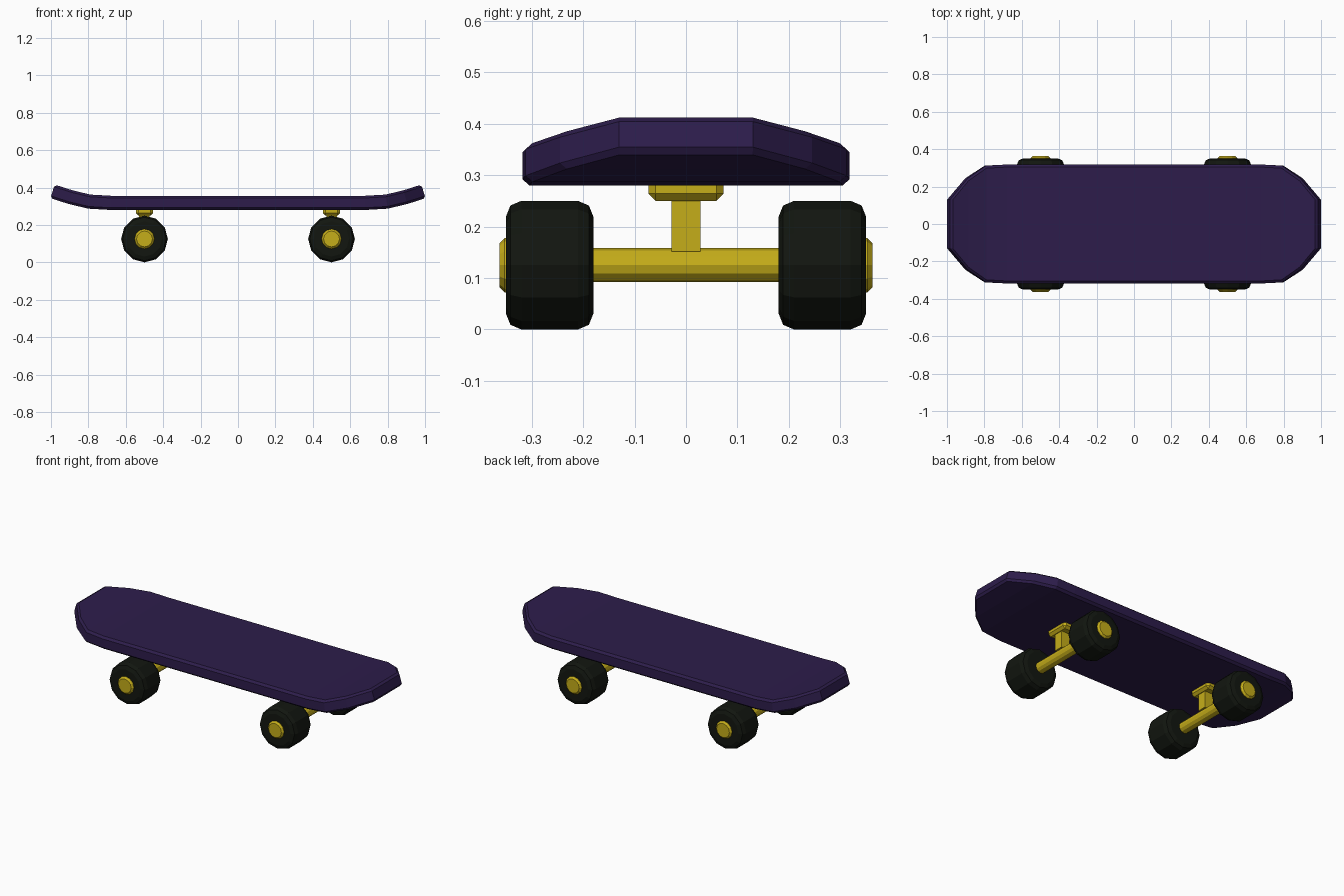
import bpy, bmesh
from math import radians
from mathutils import Matrix, Vector

if "Cube" in bpy.data.objects:
    bpy.data.objects.remove(bpy.data.objects["Cube"])


def material(name, rgb):
    m = bpy.data.materials.new(name)
    m.diffuse_color = (*rgb, 1)
    m.use_nodes = True
    m.node_tree.nodes["Principled BSDF"].inputs["Base Color"].default_value = m.diffuse_color
    return m


PURPLE = material("deck_purple", (0.026, 0.012, 0.070))
BLACK = material("wheel_black", (0.006, 0.008, 0.005))
GOLD = material("truck_gold", (0.56, 0.42, 0.01))


def finish(name, bm, mat, bevel=0.0, segments=1):
    bmesh.ops.recalc_face_normals(bm, faces=bm.faces)
    me = bpy.data.meshes.new(name)
    bm.to_mesh(me)
    bm.free()
    me.materials.append(mat)
    ob = bpy.data.objects.new(name, me)
    bpy.context.collection.objects.link(ob)
    if bevel:
        mod = ob.modifiers.new("Bevel", 'BEVEL')
        mod.width = bevel
        mod.segments = segments
        mod.limit_method = 'ANGLE'
        mod.angle_limit = radians(50)
    return ob


def rod(name, x, y0, y1, z, radius, mat, bevel=0.0, segments=1):
    """Twelve-sided cylinder lying along y."""
    bm = bmesh.new()
    place = Matrix.Translation((x, (y0 + y1) / 2, z)) @ Matrix.Rotation(radians(90), 4, 'X')
    bmesh.ops.create_cone(bm, cap_ends=True, segments=12, radius1=radius,
                          radius2=radius, depth=abs(y1 - y0), matrix=place)
    return finish(name, bm, mat, bevel, segments)


def box(name, x, sx, sy, z0, z1, mat, bevel=0.0):
    bm = bmesh.new()
    place = Matrix.Translation((x, 0, (z0 + z1) / 2)) @ Matrix.Diagonal((sx, sy, z1 - z0, 1))
    bmesh.ops.create_cube(bm, size=1, matrix=place)
    return finish(name, bm, mat, bevel)


# Deck: cross-sections (x, half width, underside z) joined into a kicked-up board
half = [(0.68, 0.318, 0.28), (0.80, 0.312, 0.287), (0.905, 0.245, 0.312), (1.003, 0.13, 0.343)]
stations = [(-x, w, z) for x, w, z in reversed(half)] + half
thickness = 0.076
bm = bmesh.new()
rings = []
for i, (x, w, z) in enumerate(stations):
    a = stations[max(i - 1, 0)]
    b = stations[min(i + 1, len(stations) - 1)]
    normal = Vector((a[2] - b[2], 0, b[0] - a[0])).normalized() * thickness
    rings.append([bm.verts.new(p) for p in (
        (x, -w, z), (x, w, z),
        (x + normal.x, w, z + normal.z), (x + normal.x, -w, z + normal.z))])
for r, s in zip(rings, rings[1:]):
    for k in range(4):
        bm.faces.new((r[k], r[(k + 1) % 4], s[(k + 1) % 4], s[k]))
bm.faces.new(rings[0])
bm.faces.new(rings[-1])
finish("deck", bm, PURPLE, 0.012)

# Trucks and wheels
for end, x in (("rear", -0.5), ("front", 0.5)):
    box(end + "_truck_plate", x, 0.092, 0.146, 0.25, 0.30, GOLD, 0.014)
    box(end + "_truck_post", x, 0.056, 0.056, 0.152, 0.26, GOLD)
    rod(end + "_axle", x, -0.22, 0.22, 0.125, 0.033, GOLD)
    for side, s in (("right", -1), ("left", 1)):
        rod(f"{end}_{side}_wheel", x, s * 0.18, s * 0.35, 0.125, 0.125, BLACK, 0.03, 2)
        rod(f"{end}_{side}_hub_cap", x, s * 0.32, s * 0.3625, 0.125, 0.053, GOLD, 0.010)
